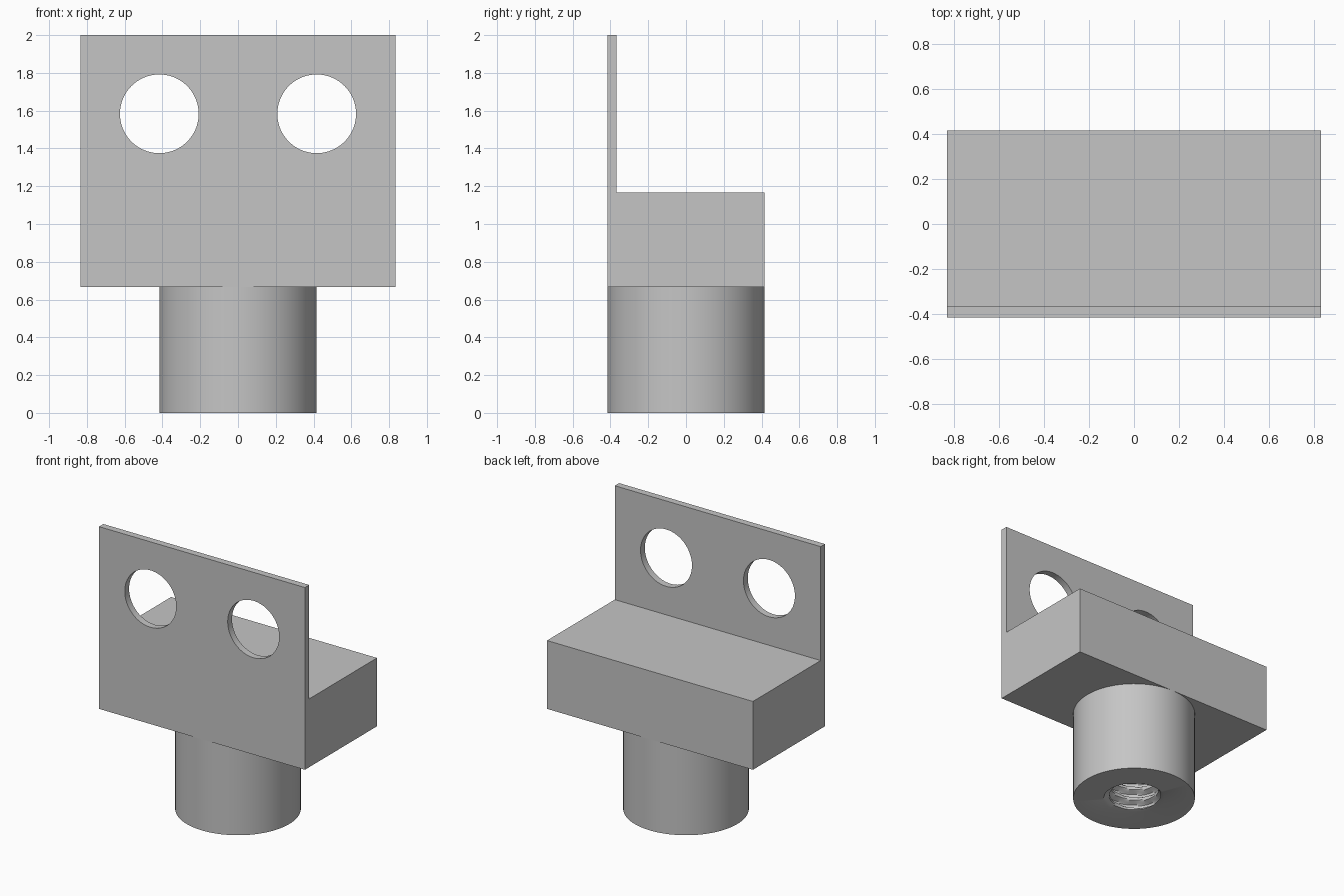
import bpy
import bmesh
from math import cos, sin, pi

cube = bpy.data.objects.get("Cube")
if cube:
    bpy.data.objects.remove(cube, do_unlink=True)

# Dimensions
U = 1 / 24
WIDTH, DEPTH = 40 * U, 20 * U
STEM_TOP, BLOCK_TOP, PLATE_TOP = 16 * U, 28 * U, 2.0
PLATE = 0.05
HOLE_R, HOLE_X, HOLE_Z = 5 * U, 10 * U, 38 * U
PITCH, MINOR_R = 2 * U, 0.168

grey = bpy.data.materials.new("plain grey")
grey.use_nodes = True
grey.diffuse_color = (0.56, 0.56, 0.56, 1)
grey.node_tree.nodes["Principled BSDF"].inputs["Base Color"].default_value = grey.diffuse_color


def make_object(name, bm):
    bmesh.ops.recalc_face_normals(bm, faces=bm.faces)
    mesh = bpy.data.meshes.new(name)
    bm.to_mesh(mesh)
    bm.free()
    mesh.materials.append(grey)
    obj = bpy.data.objects.new(name, mesh)
    bpy.context.collection.objects.link(obj)
    return obj


def activate(obj):
    bpy.ops.object.select_all(action='DESELECT')
    obj.select_set(True)
    bpy.context.view_layer.objects.active = obj


# Block with upright plate: an L profile extruded across the width
front, back = -DEPTH / 2, DEPTH / 2
profile = [(front, STEM_TOP), (back, STEM_TOP), (back, BLOCK_TOP),
           (front + PLATE, BLOCK_TOP), (front + PLATE, PLATE_TOP), (front, PLATE_TOP)]
bm = bmesh.new()
face = bm.faces.new([bm.verts.new((-WIDTH / 2, y, z)) for y, z in profile])
extruded = bmesh.ops.extrude_face_region(bm, geom=[face])
moved = [v for v in extruded["geom"] if isinstance(v, bmesh.types.BMVert)]
bmesh.ops.translate(bm, verts=moved, vec=(WIDTH, 0, 0))
bracket = make_object("block_and_plate", bm)

# Two round holes through the plate
for side in (-1, 1):
    bpy.ops.mesh.primitive_cylinder_add(vertices=96, radius=HOLE_R, depth=0.3,
                                        location=(side * HOLE_X, front, HOLE_Z),
                                        rotation=(pi / 2, 0, 0))
    cutter = bpy.context.object
    cutter.name = "hole_cutter"
    cutter.hide_render = True
    cutter.data.materials.append(grey)
    cut = bracket.modifiers.new("plate hole", 'BOOLEAN')
    cut.operation = 'DIFFERENCE'
    cut.solver = 'EXACT'
    cut.object = cutter
    activate(bracket)
    bpy.ops.object.modifier_apply(modifier=cut.name)
    bpy.data.objects.remove(cutter, do_unlink=True)
bpy.ops.object.shade_smooth_by_angle()


# Round stem with a threaded bore: rings joined into a closed shell
def thread_radius(z, turn):
    phase = (z / PITCH - turn) % 1
    ridge = min(1, max(0, 2.5 * abs(2 * phase - 1) - 0.75))
    return MINOR_R + (HOLE_R - MINOR_R) * ridge


SEGMENTS, ROWS = 96, 80
bm = bmesh.new()


def ring(radius_at, z):
    verts = []
    for i in range(SEGMENTS):
        a = 2 * pi * i / SEGMENTS
        r = radius_at(z, i / SEGMENTS)
        verts.append(bm.verts.new((r * cos(a), r * sin(a), z)))
    return verts


def outer(z, turn):
    return DEPTH / 2


def mouth(z, turn):
    return HOLE_R


rings = [ring(outer, STEM_TOP), ring(outer, 0), ring(mouth, 0)]
rings += [ring(thread_radius, STEM_TOP * k / ROWS) for k in range(1, ROWS + 1)]
for lower, upper in zip(rings, rings[1:] + rings[:1]):
    for i in range(SEGMENTS):
        j = (i + 1) % SEGMENTS
        bm.faces.new((lower[i], lower[j], upper[j], upper[i]))
stem = make_object("threaded_stem", bm)
activate(stem)
bpy.ops.object.shade_smooth_by_angle()
